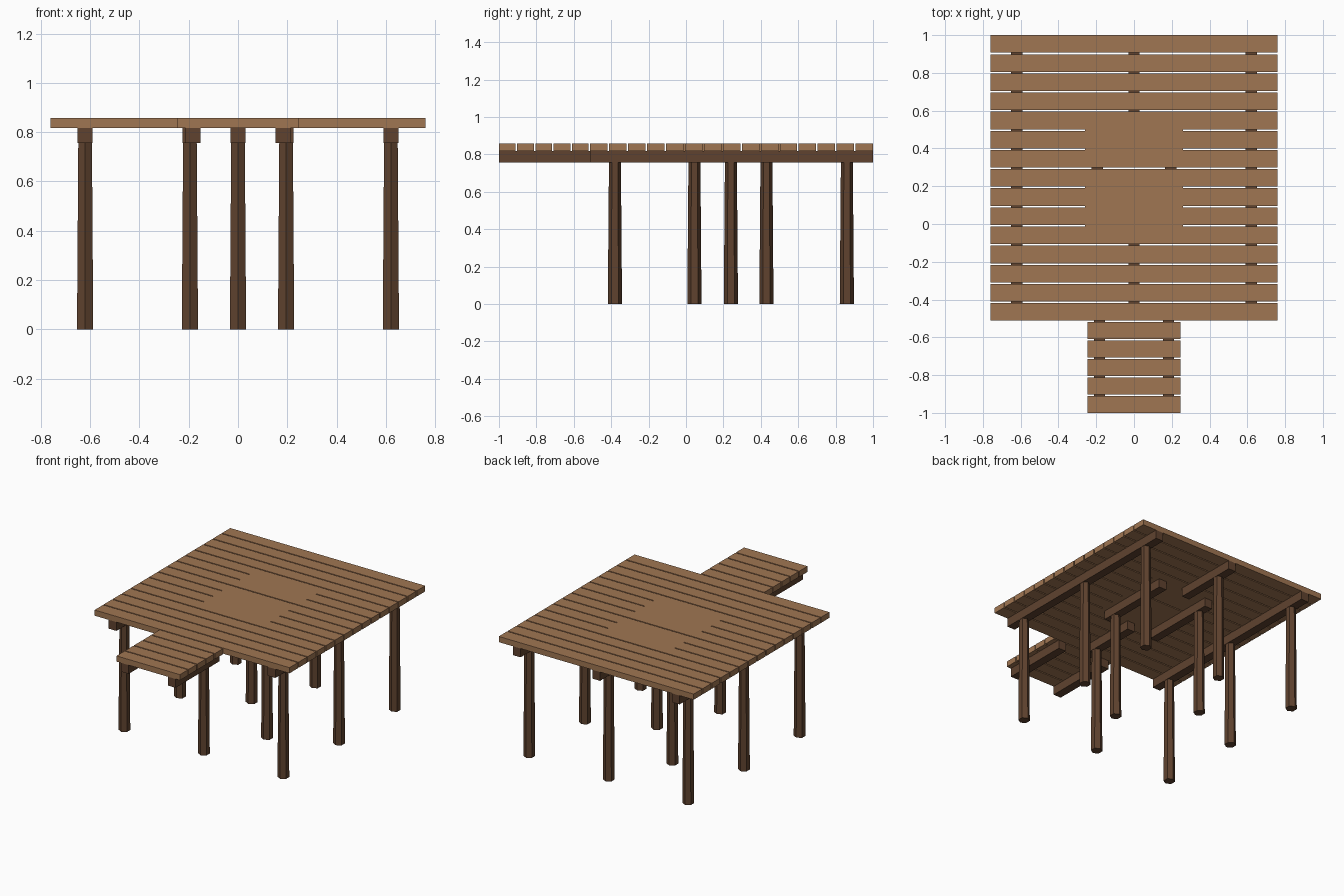
import bpy, bmesh, math
from mathutils import Matrix

if "Cube" in bpy.data.objects:
    bpy.data.objects.remove(bpy.data.objects["Cube"])


def material(name, color):
    m = bpy.data.materials.new(name)
    m.diffuse_color = (*color, 1)
    m.use_nodes = True
    m.node_tree.nodes["Principled BSDF"].inputs["Base Color"].default_value = m.diffuse_color
    return m


PLANK = material("light wood", (0.35, 0.18, 0.085))
FRAME = material("dark wood", (0.115, 0.055, 0.028))


def finish(bm, name, mat):
    me = bpy.data.meshes.new(name)
    bm.to_mesh(me)
    bm.free()
    me.materials.append(mat)
    ob = bpy.data.objects.new(name, me)
    bpy.context.collection.objects.link(ob)


def boxes(name, items, mat):
    """items: (x0, x1, y0, y1, z0, z1) extents"""
    bm = bmesh.new()
    for x0, x1, y0, y1, z0, z1 in items:
        mx = Matrix.Translation(((x0 + x1) / 2, (y0 + y1) / 2, (z0 + z1) / 2))
        mx = mx @ Matrix.Diagonal((x1 - x0, y1 - y0, z1 - z0, 1))
        bmesh.ops.create_cube(bm, size=1, matrix=mx)
    finish(bm, name, mat)


Z0, Z1, Z2 = 0.755, 0.817, 0.857   # beam bottom, deck bottom, deck top
GAP = 0.008
FRONT, BACK = -0.512, 1.0


def plank_row(half, y0, y1, n):
    pitch = (y1 - y0 + GAP) / n
    return [(-half, half, y0 + i * pitch, y0 + (i + 1) * pitch - GAP, Z1, Z2)
            for i in range(n)]


# main deck and front walkway planks
deck = plank_row(0.76, FRONT, BACK, 15)
boxes("deck_planks", deck, PLANK)
boxes("walkway_planks", plank_row(0.247, -1.0, FRONT - GAP, 5), PLANK)

# solid centre of the deck: the gaps are closed except the middle one
boxes("centre_fillers",
      [(-0.26, 0.26, deck[i][3], deck[i + 1][2], Z1, Z2) for i in (4, 5, 6, 8, 9)],
      PLANK)


def beam(x, y0, y1, w=0.06):
    return (x - w / 2, x + w / 2, y0, y1, Z0, Z1)


# beams under the planks
boxes("side_beams", [beam(s * 0.62, FRONT, BACK) for s in (-1, 1)], FRAME)
boxes("middle_beams", [beam(0, 0.525, BACK), beam(0, FRONT, -0.03)], FRAME)
boxes("centre_beams", [beam(s * 0.195, -0.03, 0.525) for s in (-1, 1)], FRAME)
boxes("walkway_beams", [beam(s * 0.183, -1.0, FRONT) for s in (-1, 1)], FRAME)

# tapered six-sided posts
spots = [(x, y) for x in (-0.62, 0.62) for y in (-0.38, 0.24, 0.86)]
spots += [(0, -0.38), (0, 0.86), (0.195, 0.045), (-0.195, 0.43)]
bm = bmesh.new()
for x, y in spots:
    mx = Matrix.Translation((x, y, Z0 / 2)) @ Matrix.Rotation(math.pi / 2, 4, 'Z')
    # put corners on the front and back of each post
    ret = bmesh.ops.create_cone(bm, cap_ends=True, segments=6,
                                radius1=0.038, radius2=0.032, depth=Z0)
    verts = ret["verts"]
    if max(abs(v.co.y) for v in verts) > 0.037:
        mx = Matrix.Translation((x, y, Z0 / 2))
    bmesh.ops.transform(bm, matrix=mx, verts=verts)
finish(bm, "posts", FRAME)
